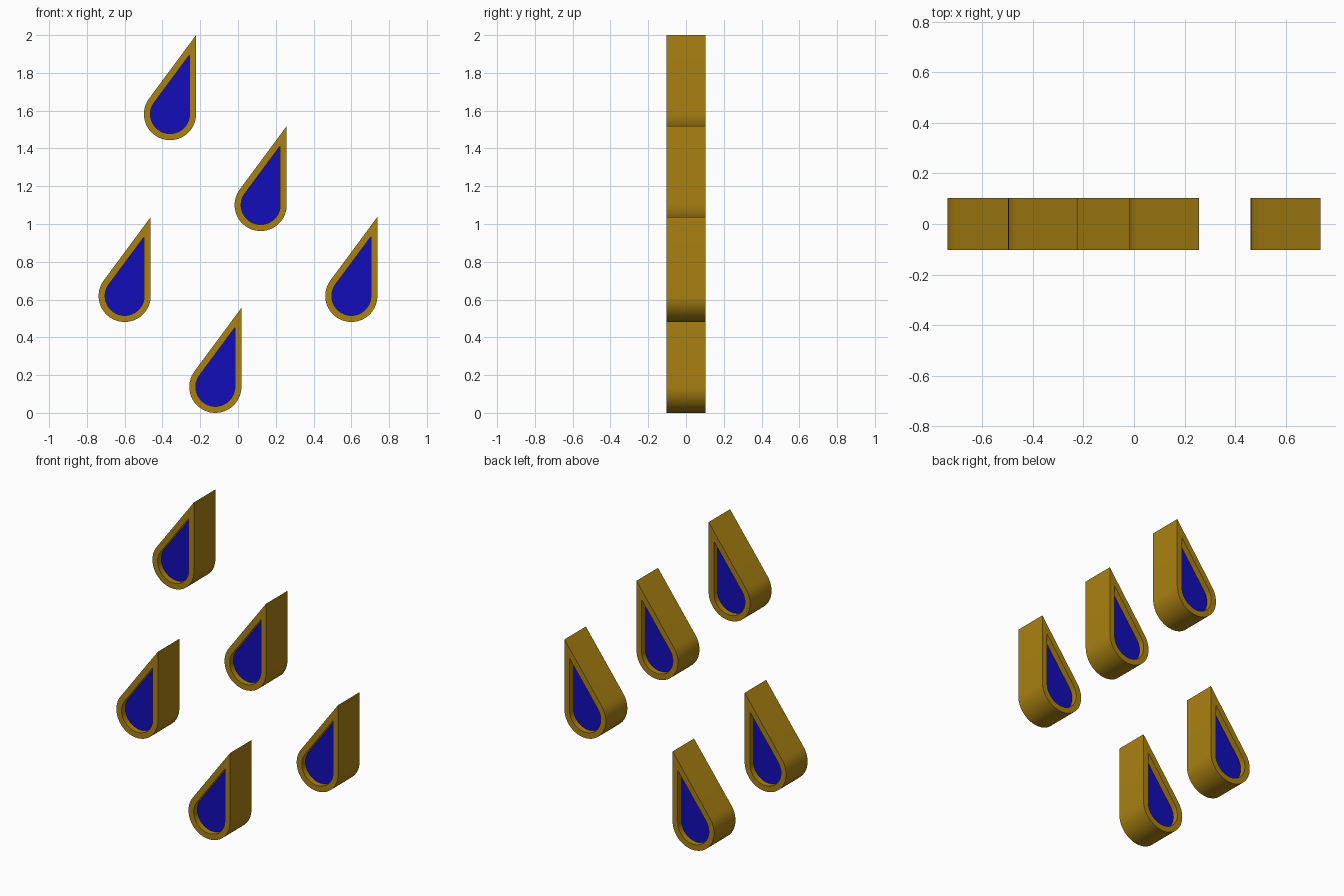
import bpy, bmesh, math

if "Cube" in bpy.data.objects:
    bpy.data.objects.remove(bpy.data.objects["Cube"])

R, TIP = 0.138, 0.418       # outer drop radius, tip height above its centre
INNER = 0.75                # opening scale relative to the outline
DEPTH, PANE = 0.102, 0.067  # half thickness of frame and pane
SEGS = 40


def material(name, color):
    m = bpy.data.materials.new(name)
    m.diffuse_color = (*color, 1)
    m.use_nodes = True
    m.node_tree.nodes["Principled BSDF"].inputs["Base Color"].default_value = m.diffuse_color
    return m


gold = material("gold", (0.40, 0.22, 0.006))
blue = material("blue", (0.006, 0.004, 0.48))


def drop_outline(scale):
    """Circle with two tangents meeting at a tip directly above its right side."""
    end = math.pi - 2 * math.atan2(R, TIP)  # left tangent point angle
    end = 2 * math.atan2(TIP, R)
    sweep = 2 * math.pi - end
    pts = [(R * math.cos(-sweep * i / SEGS), R * math.sin(-sweep * i / SEGS))
           for i in range(SEGS + 1)]
    pts.append((R, TIP))
    return [(x * scale, z * scale) for x, z in pts]


def finish(bm, name, loc, mat):
    bmesh.ops.recalc_face_normals(bm, faces=bm.faces)
    mesh = bpy.data.meshes.new(name)
    bm.to_mesh(mesh)
    bm.free()
    mesh.materials.append(mat)
    obj = bpy.data.objects.new(name, mesh)
    obj.location = loc
    bpy.context.collection.objects.link(obj)
    bpy.ops.object.select_all(action='DESELECT')
    obj.select_set(True)
    bpy.context.view_layer.objects.active = obj
    bpy.ops.object.shade_smooth_by_angle(angle=math.radians(30))


def add_loop(bm, scale, y):
    return [bm.verts.new((x, y, z)) for x, z in drop_outline(scale)]


def bridge(bm, a, b):
    n = len(a)
    for i in range(n):
        j = (i + 1) % n
        bm.faces.new((a[i], a[j], b[j], b[i]))


def frame(name, loc):
    # Rectangular section swept round the drop outline
    bm = bmesh.new()
    loops = [add_loop(bm, s, y) for s, y in
             ((1, -DEPTH), (1, DEPTH), (INNER, DEPTH), (INNER, -DEPTH))]
    for i in range(4):
        bridge(bm, loops[i], loops[(i + 1) % 4])
    finish(bm, name, loc, gold)


def pane(name, loc):
    # Recessed slab filling the opening
    bm = bmesh.new()
    a, b = add_loop(bm, INNER, -PANE), add_loop(bm, INNER, PANE)
    bm.faces.new(a)
    bm.faces.new(b)
    bridge(bm, a, b)
    finish(bm, name, loc, blue)


# Five drops on a regular 0.24 / 0.48 lattice
STEP = (2 - R - TIP) / 3
for i, (x, row) in enumerate([(-0.12, 0), (-0.6, 1), (0.6, 1), (0.12, 2), (-0.36, 3)], 1):
    loc = (x, 0, R + row * STEP)
    frame(f"drop_frame_{i}", loc)
    pane(f"drop_pane_{i}", loc)
